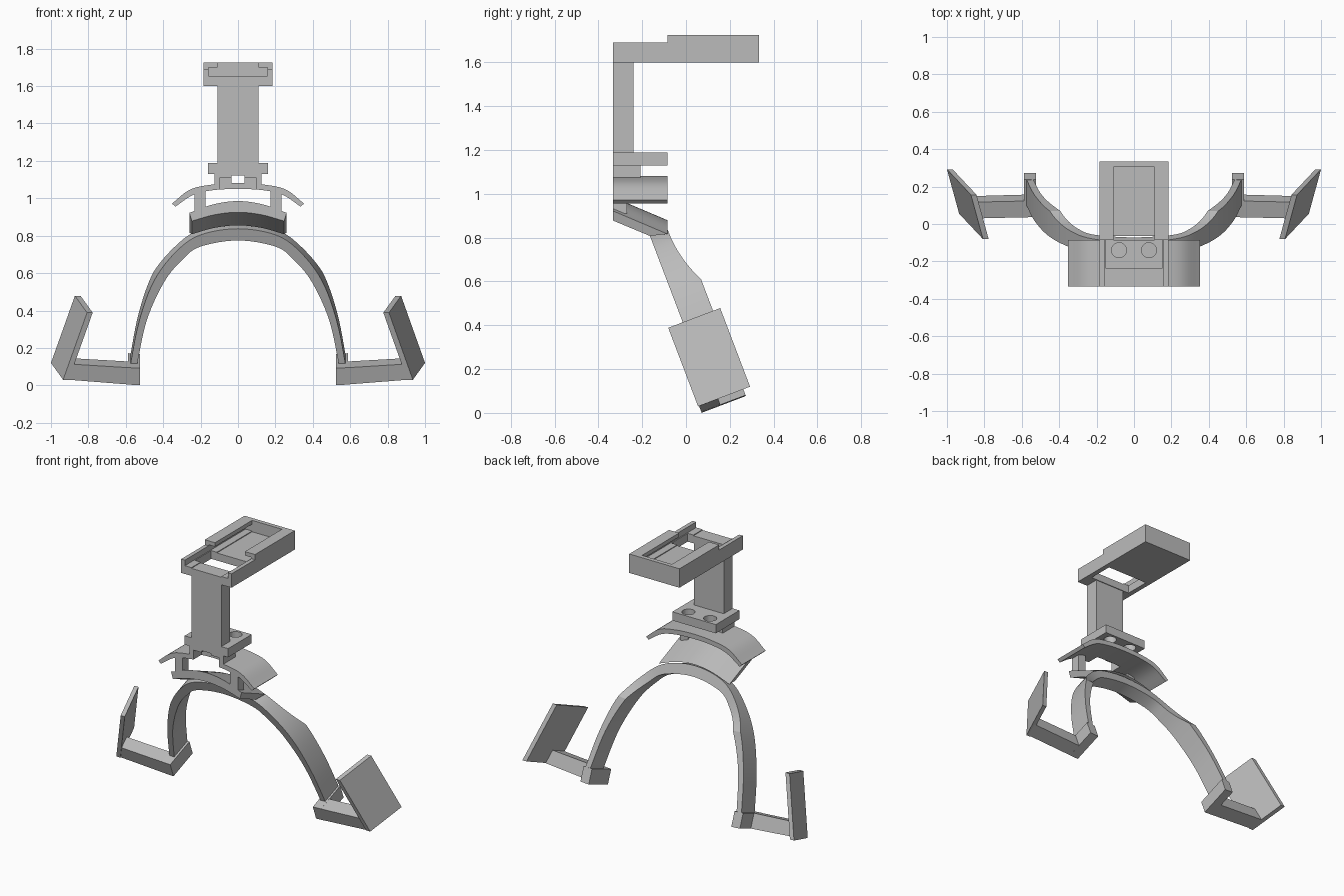
import bpy, bmesh, math
from mathutils import Vector

cube = bpy.data.objects.get("Cube")
if cube:
    bpy.data.objects.remove(cube, do_unlink=True)

grey = bpy.data.materials.new("plain_grey")
grey.use_nodes = True
COLOUR = (0.5, 0.5, 0.5, 1)
grey.diffuse_color = COLOUR
grey.node_tree.nodes["Principled BSDF"].inputs["Base Color"].default_value = COLOUR

FRONT, BACK = -0.333, -0.085
TILT = math.radians(20.8)


def tilted(x, s, t):
    """Leaning frame of the arch: s runs back and up, t runs up and forward."""
    c, n = math.cos(TILT), math.sin(TILT)
    return Vector((x, c * s - n * t, n * s + c * t))


def finish(name, bm):
    bmesh.ops.recalc_face_normals(bm, faces=bm.faces)
    mesh = bpy.data.meshes.new(name)
    bm.to_mesh(mesh)
    bm.free()
    obj = bpy.data.objects.new(name, mesh)
    bpy.context.collection.objects.link(obj)
    mesh.materials.append(grey)
    return obj


def activate(obj):
    bpy.ops.object.select_all(action='DESELECT')
    obj.select_set(True)
    bpy.context.view_layer.objects.active = obj


def loft(name, sections, smooth=False):
    """Skin a row of matching cross-sections and cap both ends."""
    bm = bmesh.new()
    rings = [[bm.verts.new(p) for p in sec] for sec in sections]
    n = len(rings[0])
    for a, b in zip(rings, rings[1:]):
        for i in range(n):
            j = (i + 1) % n
            bm.faces.new((a[i], a[j], b[j], b[i]))
    bm.faces.new(rings[0])
    bm.faces.new(rings[-1])
    obj = finish(name, bm)
    if smooth:
        activate(obj)
        bpy.ops.object.shade_smooth_by_angle(angle=math.radians(25))
    return obj


def extrude_x(name, x0, x1, profile):
    return loft(name, [[(x, y, z) for y, z in profile] for x in (x0, x1)])


def box(name, x0, x1, y0, y1, z0, z1):
    return extrude_x(name, x0, x1, [(y0, z0), (y1, z0), (y1, z1), (y0, z1)])


def cut(obj, cutter):
    mod = obj.modifiers.new("cut", 'BOOLEAN')
    mod.operation, mod.solver, mod.object = 'DIFFERENCE', 'EXACT', cutter
    activate(obj)
    bpy.ops.object.modifier_apply(modifier=mod.name)
    bpy.data.objects.remove(cutter, do_unlink=True)


def curve_points(points, steps=6):
    """Smooth curve through a few points, mirrored at x = 0."""
    pts = [Vector(p) for p in points]
    pts = [Vector((-p.x, p.y)) for p in pts[:0:-1]] + pts
    ext = [2 * pts[0] - pts[1]] + pts + [2 * pts[-1] - pts[-2]]
    out = []
    for a, b, c, d in zip(ext, ext[1:], ext[2:], ext[3:]):
        for k in range(steps):
            u = k / steps
            out.append(0.5 * (2 * b + (c - a) * u + (2 * a - 5 * b + 4 * c - d) * u ** 2
                              + (3 * b - a - 3 * c + d) * u ** 3))
    return out + [pts[-1]]


# Top tray: stepped body, undercut channel, open front and through hole
tray = extrude_x("top_tray", -0.185, 0.185,
                 [(FRONT, 1.6), (0.333, 1.6), (0.333, 1.726), (BACK, 1.726), (BACK, 1.692), (FRONT, 1.692)])
for x, y0, y1, z0, z1 in ((0.158, -0.4, 0.305, 1.655, 1.7),
                          (0.11, -0.41, 0.305, 1.65, 1.8),
                          (0.158, -0.42, BACK, 1.655, 1.81),
                          (0.152, -0.235, -0.065, 1.5, 1.69)):
    cut(tray, box("cutter", -x, x, y0, y1, z0, z1))

# Post and drilled mounting plate
box("post", -0.11, 0.11, FRONT, -0.24, 1.18, 1.605)
plate = box("mounting_plate", -0.16, 0.16, FRONT, BACK, 1.13, 1.188)
for x in (-0.08, 0.08):
    bpy.ops.mesh.primitive_cylinder_add(vertices=32, radius=0.04, depth=0.3, location=(x, -0.14, 1.16))
    cut(plate, bpy.context.object)

# Notched neck between plate and shield
neck = box("neck", -0.125, 0.125, FRONT, -0.207, 1.06, 1.135)
cut(neck, box("cutter", -0.035, 0.035, -0.4, -0.1, 1.0, 1.122))
cut(neck, box("cutter", -0.095, 0.095, -0.4, -0.25, 1.0, 1.11))

# Curved shield
upper = curve_points([(0, 1.082), (0.14, 1.073), (0.257, 1.046), (0.353, 0.972)])
lower = curve_points([(0, 1.05), (0.135, 1.043), (0.24, 1.018), (0.335, 0.955)])
shield = loft("shield", [[(o.x, FRONT, o.y), (o.x, BACK, o.y), (i.x, BACK, i.y), (i.x, FRONT, i.y)]
                         for o, i in zip(upper, lower)], True)
cut(shield, box("cutter", -0.095, 0.095, -0.4, -0.25, 1.0, 1.2))

# Struts carrying the shield
for side, sx in (("left", 1), ("right", -1)):
    box(side + "_strut", sx * 0.175, sx * 0.232, FRONT, -0.27, 0.91, 1.042)

# Sloping brow band
upper = curve_points([(0, 0.985), (0.13, 0.968), (0.26, 0.922)])
lower = curve_points([(0, 0.925), (0.125, 0.912), (0.247, 0.878)])
loft("brow_band", [[(o.x, FRONT, o.y), (o.x, BACK, o.y - 0.105),
                    (i.x, -0.165, i.y - 0.07), (i.x, FRONT, i.y)]
                   for o, i in zip(upper, lower)], True)


# Leaning arch whose band widens toward the feet
def band_back(t):
    u = min(max((0.8 - t) / 0.255, 0), 1)
    return 0.219 + 0.062 * u ** 2


outer = curve_points([(0, 0.845), (0.2, 0.81), (0.33, 0.715), (0.45, 0.545), (0.53, 0.31), (0.58, 0.04)])
inner = curve_points([(0, 0.778), (0.203, 0.742), (0.3, 0.665), (0.395, 0.54), (0.488, 0.32), (0.545, 0.04)])
loft("arch", [[tilted(o.x, 0.133, o.y), tilted(o.x, band_back(o.y), o.y),
               tilted(i.x, band_back(o.y), i.y), tilted(i.x, 0.133, i.y)]
              for o, i in zip(outer, inner)], True)

# Feet, side arms and slanted paddles
for side, sx in (("left", 1), ("right", -1)):
    def section(corners):
        return [tilted(sx * x, s, t) for x, s, t in corners]

    def ring(x, s0, s1, t0, t1):
        return section([(x, s0, t0), (x, s1, t0), (x, s1, t1), (x, s0, t1)])

    loft(side + "_foot", [ring(0.525, 0.067, 0.283, -0.025, 0.072), ring(0.587, 0.067, 0.283, -0.021, 0.076)])
    arm = [ring(0.58, 0.067, 0.16, -0.021, 0.075)]
    arm.append(section([(0.925, 0.067, 0.008), (0.945, 0.16, 0.008), (0.9, 0.16, 0.095), (0.88, 0.067, 0.095)]))
    loft(side + "_arm", arm)
    outside = [(0.935, 0.062, 0.008), (1.0, 0.316, 0.008), (0.872, 0.316, 0.392), (0.807, 0.062, 0.392)]
    loft(side + "_paddle", [section(outside), section([(x - 0.03, s, t) for x, s, t in outside])])
